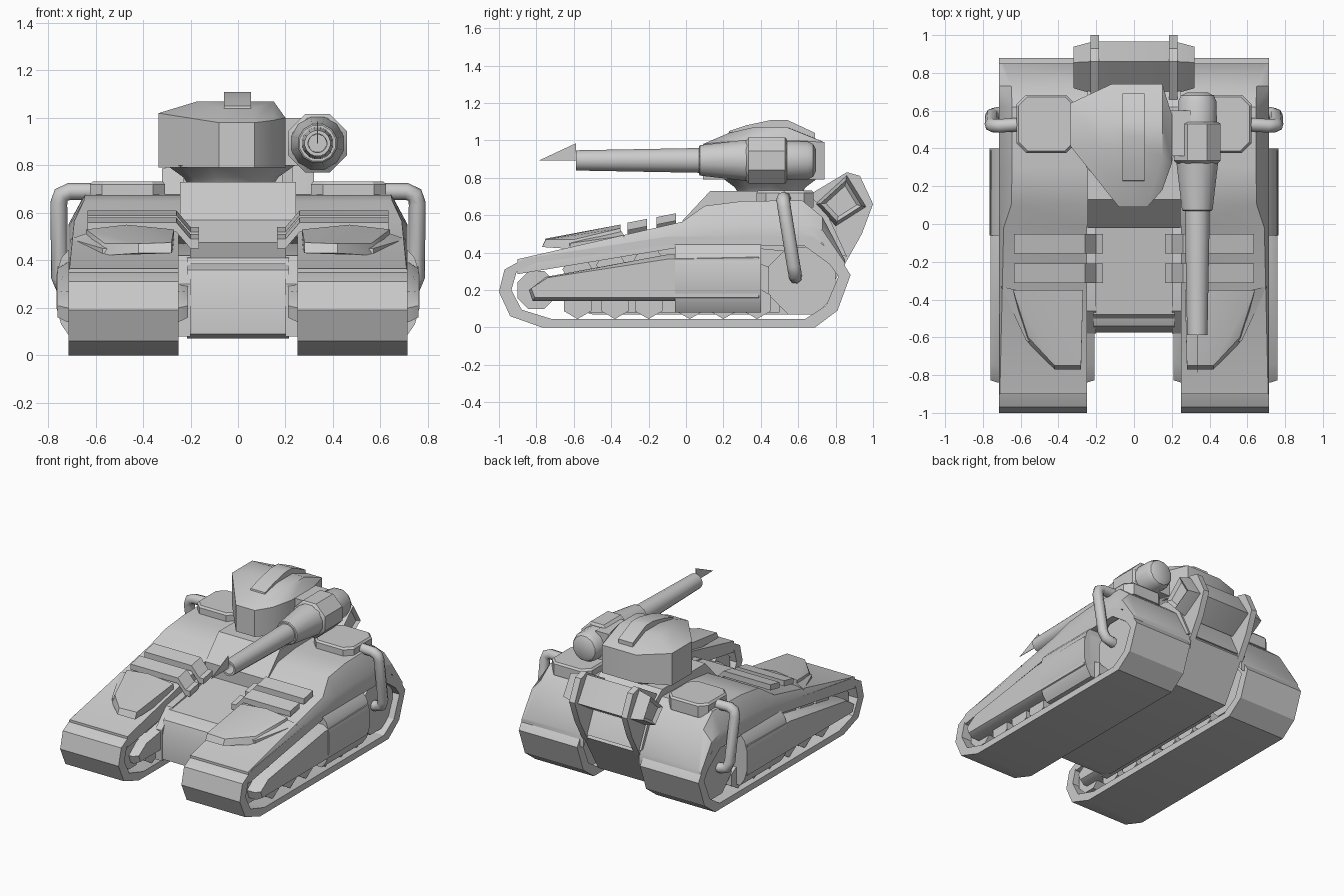
import bpy, bmesh, math
from mathutils import Vector

if "Cube" in bpy.data.objects:
    bpy.data.objects.remove(bpy.data.objects["Cube"])


def make(name, verts, faces, mirror=False):
    me = bpy.data.meshes.new(name)
    me.from_pydata([tuple(v) for v in verts], [], faces)
    bm = bmesh.new()
    bm.from_mesh(me)
    if not faces:
        r = bmesh.ops.convex_hull(bm, input=bm.verts)
        junk = {g for g in r["geom_interior"] + r["geom_unused"] if isinstance(g, bmesh.types.BMVert)}
        bmesh.ops.delete(bm, geom=list(junk), context='VERTS')
        bmesh.ops.dissolve_limit(bm, angle_limit=0.02, verts=bm.verts, edges=bm.edges)
    bmesh.ops.recalc_face_normals(bm, faces=bm.faces)
    bm.to_mesh(me)
    bm.free()
    ob = bpy.data.objects.new(name, me)
    bpy.context.collection.objects.link(ob)
    if mirror:
        mirror_x(ob)
    return ob


def mirror_x(ob):
    m = ob.modifiers.new("Mirror", 'MIRROR')
    m.use_mirror_merge = False


def hull(name, pts, mirror=False):
    return make(name, pts, [], mirror)


def loft(name, secs, mirror=False, ring=False):
    n, k = len(secs[0]), len(secs)
    verts = [v for s in secs for v in s]
    faces = [(a * n + i, a * n + (i + 1) % n, (a + 1) % k * n + (i + 1) % n, (a + 1) % k * n + i)
             for a in range(k if ring else k - 1) for i in range(n)]
    if not ring:
        faces += [tuple(range(n)), tuple(range((k - 1) * n, k * n))]
    return make(name, verts, faces, mirror)


def prism_x(name, prof, x0, x1, mirror=False):
    return loft(name, [[(x, y, z) for y, z in prof] for x in (x0, x1)], mirror)


def scaled(prof, c, sy, sz):
    return [(c[0] + (y - c[0]) * sy, c[1] + (z - c[1]) * sz) for y, z in prof]


def disc(cy, cz, r, n, rot=0.0):
    return [(cy + r * math.cos(rot + 2 * math.pi * i / n), cz + r * math.sin(rot + 2 * math.pi * i / n))
            for i in range(n)]


# Track belts: hollow loops
belt = [(-1, .19), (-.97, .31), (-.86, .37), (-.1, .485), (.68, .485), (.83, .36), (.88, .28),
        (.81, .09), (.69, 0), (-.77, 0), (-.94, .06)]
inner = scaled(belt, (-.05, .24), .93, .81)
loft("track_belt", [[(x, y, z) for y, z in p] for x, p in
                    ((.25, belt), (.715, belt), (.715, inner), (.25, inner))], True, True)

# Running gear inside the belts
for i, y in enumerate((-.58, -.38, -.2, .02, .2, .38)):
    prism_x(f"road_wheel_{i}", disc(y, .13, .085, 6, math.pi / 6), .28, .68, True)
for i, y in enumerate((-.58, -.4, -.2)):
    prism_x(f"return_roller_{i}", disc(y, .31 + .13 * (y + .58), .08, 6), .28, .68, True)
prism_x("drive_sprocket", disc(.62, .25, .195, 8, math.pi / 8), .27, .67, True)
prism_x("front_idler", disc(-.8, .2, .11, 8, math.pi / 8), .28, .66, True)

# Suspension pods protruding on both sides of each track
pod = [(-.84, .2), (-.82, .14), (.4, .14), (.4, .4), (-.1, .39), (-.75, .27)]
slim = scaled(pod, (-.2, .25), .98, .82)
loft("suspension_pod", [[(x, y, z) for y, z in p] for x, p in
                        ((.21, slim), (.25, pod), (.72, pod), (.76, slim))], True)

# Rounded side box
cross = [(.6, .08), (.71, .08), (.745, .13), (.765, .2), (.765, .34), (.745, .41), (.7, .46), (.6, .46)]
loft("side_box", [[(x, y, z) for x, z in cross] for y in (-.06, .4)], True)

# Fenders: y, top height, edge height, top edge x
stations = [(-.9, .365, .355, .71), (-.02, .565, .5, .69), (.1, .65, .54, .65), (.3, .675, .55, .645),
            (.62, .68, .55, .645), (.73, .59, .52, .65), (.85, .36, .345, .69)]
loft("fender", [[(.22 if y > 0 else .25, y, e - .07), (.22 if y > 0 else .25, y, t), (xt, y, t),
                 (.715, y, e), (.715, y, e - .07)] for y, t, e, xt in stations], True)

# Centre hull and raised deck
prism_x("lower_hull", [(-.57, .09), (-.575, .25), (-.54, .36), (-.48, .39), (-.02, .47), (.1, .55), (.7, .6),
                       (.86, .36), (.69, .07), (-.5, .07)], -.215, .215)
prism_x("nose_lip", [(-.5, .385), (-.48, .41), (-.02, .475), (-.02, .44)], -.215, .215)
prism_x("upper_deck", [(-.02, .46), (-.02, .57), (.13, .73), (.62, .73), (.74, .64), (.86, .38), (.6, .4)],
        -.245, .245)
prism_x("hull_side_rail", [(-.58, .08), (-.58, .3), (-.46, .42), (0, .5), (.5, .3), (.5, .08)], .2, .25, True)

# Front fender armour and outer wing
hull("fender_armour", [(.27, -.35, .53), (.47, -.35, .55), (.64, -.35, .53), (.28, -.75, .475), (.42, -.75, .47),
                       (.56, -.6, .47), (.27, -.35, .45), (.64, -.35, .45), (.28, -.77, .43),
                       (.42, -.77, .43), (.57, -.62, .42)], True)
hull("fender_wing", [(.62, -.35, .52), (.705, -.33, .49), (.5, -.63, .45), (.57, -.62, .45),
                     (.62, -.35, .44), (.705, -.33, .44), (.5, -.63, .4), (.57, -.62, .4)], True)

# Paired armour slats with drooping inner ends
for i, (y, z) in enumerate(((-.105, .6), (-.26, .57))):
    path = [(.165, z - .07), (.2, z - .07), (.26, z), (.635, z)]
    sec = [(x, z1) for x, z1 in path] + [(x, z1 - .04) for x, z1 in reversed(path)]
    loft(f"armour_slat_{i}", [[(x, yy, zz + (yy - y) * .2) for x, zz in sec] for yy in (y - .052, y + .052)], True)

# Octagonal hatches on the fenders
octo = [(.36, .38), (.57, .38), (.62, .43), (.62, .63), (.57, .68), (.36, .68), (.31, .63), (.31, .43)]
base = scaled(octo, (.465, .53), 1.02, 1.02)
loft("fender_hatch", [[(x, y, z) for x, y in p] for z, p in ((.64, base), (.72, base), (.733, scaled(octo, (.465, .53), .95, .95)))], True)

# Exhaust pipes
cu = bpy.data.curves.new("exhaust_pipe", 'CURVE')
cu.dimensions = '3D'
cu.bevel_depth, cu.bevel_resolution, cu.use_fill_caps = .036, 2, True
sp = cu.splines.new('POLY')
path = [(.55, .53, .69), (.71, .52, .69), (.745, .52, .675), (.755, .525, .64), (.752, .575, .33),
        (.735, .583, .285), (.69, .585, .27), (.6, .585, .27)]
sp.points.add(len(path) - 1)
for p, c in zip(sp.points, path):
    p.co = (*c, 1)
pipe = bpy.data.objects.new("exhaust_pipe", cu)
bpy.context.collection.objects.link(pipe)
mirror_x(pipe)

# Rear brackets and tilted storage box
prism_x("rear_bracket", [(.66, .71), (.86, .83), (.93, .81), (1, .66), (.94, .5), (.85, .34), (.7, .5)],
        .185, .23, True)
box = [(.69, .66), (.86, .815), (.965, .645), (.8, .54)]
end = scaled(box, (.835, .67), .8, .8)
core = scaled(end, (.835, .67), .75, .75)
loft("rear_storage", [[(x, y, z) for y, z in p] for x, p in
                      ((-.3, core), (-.32, end), (-.22, box), (.22, box), (.32, end), (.3, core))])

# Turret: faceted body, ring, roof ridge, gun mount
plan = [(-.335, .64), (-.335, .41), (-.08, .09), (.07, .09), (.15, .18), (.2, .32), (.2, .58), (.15, .74), (-.12, .74)]
rim = [1.02, 1.02, .98, .98, .99, 1.0, 1.0, .99, .99]
hull("turret", [(x, y, .79) for x, y in plan] + [(x, y, z) for (x, y), z in zip(plan, rim)] +
     [(-.17, .55, 1.07), (-.17, .4, 1.07), (-.06, .23, 1.04), (.07, .23, 1.04), (.15, .36, 1.07), (.15, .54, 1.07)])
loft("turret_ring", [[(x, y, z) for x, y in disc(-.03, .45, r, 10)] for r, z in ((.18, .72), (.2, .75), (.27, .8))])
prism_x("roof_ridge", [(.22, 1.0), (.23, 1.05), (.32, 1.08), (.46, 1.11), (.54, 1.11), (.69, 1.04), (.69, .98)],
        -.06, .055)
hull("gun_mount", [(x, y, z) for x in (.15, .3) for y in (.36, .6) for z in (.8, 1.0)])


# Gun: turned sections along y
def turned(name, rings, n):
    return loft(name, [[(x, y, z) for x, z in disc(.335, .893, r, n, math.pi / n)] for y, r in rings])


turned("gun_barrel", [(-.5, .038), (-.588, .04), (-.588, .055), (.1, .068)], 16)
turned("gun_sleeve", [(.07, .078), (.075, .084), (.33, .115)], 12)
turned("gun_housing", [(.32, .115), (.335, .134), (.53, .134), (.54, .12)], 8)
turned("gun_breech", [(.52, .108), (.65, .105), (.68, .09), (.695, .06)], 12)
prism_x("muzzle_fin", [(-.785, .893), (-.588, .985), (-.588, .893)], .333, .337)

# Smooth the rounded surfaces, keep hard edges
meshes = [o for o in bpy.data.objects if o.type == 'MESH']
for o in bpy.data.objects:
    o.select_set(o.type == 'MESH')
bpy.context.view_layer.objects.active = meshes[0]
bpy.ops.object.shade_smooth_by_angle(angle=math.radians(32))
